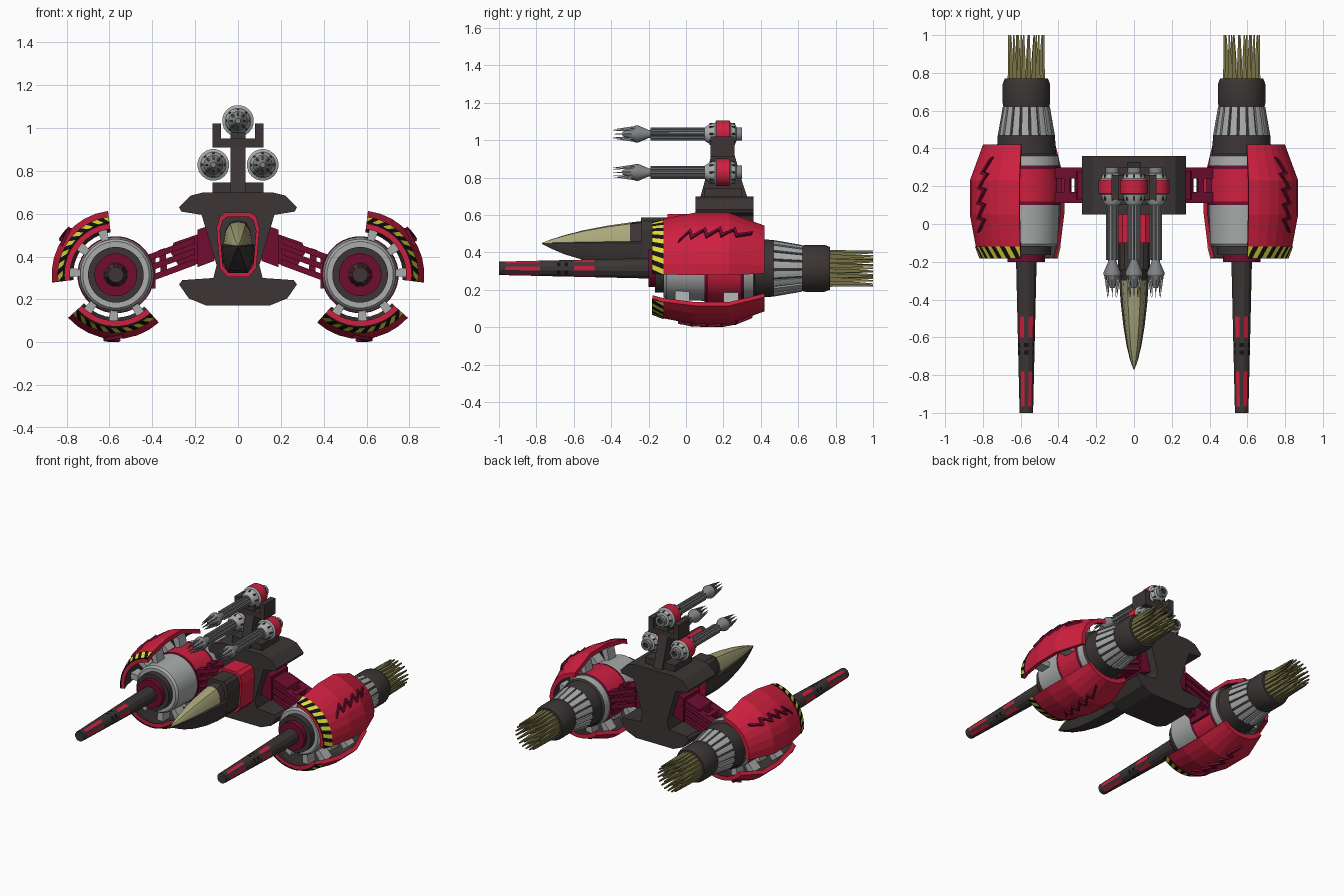
import bpy, bmesh, math
from math import sin, cos, pi, radians

if "Cube" in bpy.data.objects:
    bpy.data.objects.remove(bpy.data.objects["Cube"])

COLORS = {
    "red": (0.62, 0.014, 0.05), "crimson": (0.16, 0.004, 0.03),
    "charcoal": (0.045, 0.036, 0.036), "light_grey": (0.40, 0.41, 0.41),
    "mid_grey": (0.23, 0.235, 0.24), "glass_olive": (0.40, 0.39, 0.20),
    "flame_olive": (0.19, 0.17, 0.06), "yellow": (0.78, 0.72, 0.04),
    "black": (0.006, 0.006, 0.006)}
NAMES = list(COLORS)
MATS = []
for k, c in COLORS.items():
    m = bpy.data.materials.new(k)
    m.diffuse_color = (*c, 1)
    m.use_nodes = True
    m.node_tree.nodes["Principled BSDF"].inputs["Base Color"].default_value = m.diffuse_color
    MATS.append(m)
parts = {}   # part name -> bmesh


def loft(name, rings, color, s=1):
    """Skin closed rings of points; color is a name or rule(ring, segment)."""
    rule = color if callable(color) else (lambda i, j: color)
    bm = parts.setdefault(name, bmesh.new())
    vs = [[bm.verts.new((s * x, y, z)) for x, y, z in r] for r in rings]
    n = len(rings[0])
    for i in range(len(rings) - 1):
        for j in range(n):
            k = (j + 1) % n
            f = bm.faces.new((vs[i][j], vs[i][k], vs[i + 1][k], vs[i + 1][j]))
            f.material_index = NAMES.index(rule(i, j))
    for i, ring in ((0, vs[0]), (len(rings) - 2, vs[-1])):
        bm.faces.new(ring).material_index = NAMES.index(rule(i, 0))


def circle(cx, y, cz, r, n):
    return [(cx + r * cos(2 * pi * (j + .5) / n), y, cz + r * sin(2 * pi * (j + .5) / n)) for j in range(n)]


def lathe(name, cx, cz, prof, n=28, s=1):
    """Turned part along y; each row is y, radius, colour up to the next row."""
    loft(name, [circle(cx, y, cz, max(r, .002), n) for y, r, _ in prof], lambda i, j: prof[i][2], s)


def prism(name, pts, y0, y1, color, s=1):
    loft(name, [[(x, y, z) for x, z in pts] for y in (y0, y1)], color, s)


def box(name, x0, x1, y0, y1, z0, z1, color, s=1):
    prism(name, [(x0, z0), (x1, z0), (x1, z1), (x0, z1)], y0, y1, color, s)


def polar(cx, cz, r, a, y):
    return (cx + r * cos(a), y, cz + r * sin(a))


def shell(name, cx, cz, prof, a0, a1, n, th, color, s=1, skew=0):
    """Curved plate around a y axis, with optional slanted segments."""
    rings = []
    for i, (y, r) in enumerate(prof):
        d = (a1 - a0) / n
        ang = [min(max(a0 + d * (j - skew * i), a0), a1) for j in range(n + skew + 1)]
        rings.append([polar(cx, cz, r, a, y) for a in ang] + [polar(cx, cz, r - th, a, y) for a in ang[::-1]])
    loft(name, rings, color, s)


def lerp_prof(prof, y):
    for (ya, ra), (yb, rb) in zip(prof, prof[1:]):
        if ya <= y <= yb:
            return ra + (rb - ra) * (y - ya) / (yb - ya)
    return prof[-1][1]


EX, EZ = 0.57, 0.315
PANEL = [(-.18, .245), (-.12, .268), (.05, .3), (.23, .3), (.42, .23)]
ZIG = [(-.04, -.04), (.02, .02), (.03, -.025), (.1, .025), (.11, -.02), (.18, .03),
       (.19, -.015), (.26, .035), (.27, -.005), (.35, .04)]

for s, side in ((1, "right"), (-1, "left")):
    # engine core
    eng = side + "_engine"
    lathe(eng, EX, EZ, [
        (-.2, .05, "crimson"), (-.2, .1, "crimson"), (-.165, .1, "charcoal"), (-.165, .13, "charcoal"),
        (-.12, .13, "light_grey"), (-.12, .155, "light_grey"), (-.105, .167, "light_grey"),
        (.1, .175, "crimson"), (.1, .18, "crimson"), (.118, .18, "red"), (.292, .18, "crimson"),
        (.31, .18, "light_grey"), (.31, .174, "light_grey"), (.36, .17, "charcoal"), (.37, .158, "charcoal"),
        (.47, .152, "charcoal"), (.47, .138, "charcoal"), (.62, .112, "charcoal"), (.62, .122, "charcoal"),
        (.64, .126, "charcoal"), (.74, .126, "charcoal"), (.77, .115, "charcoal"), (.77, .01, "charcoal")], 32, s)
    # ribbed exhaust cone
    for k in range(18):
        a = 2 * pi * k / 18
        shell(side + "_exhaust_slats", EX, EZ, [(.47, .151), (.62, .125)], a, a + radians(15), 2, .012, "light_grey", s)
    # exhaust flame spikes
    for count, rad, w in ((20, .088, .017), (9, .048, .017)):
        for k in range(count):
            a = 2 * pi * (k + .5) / count
            loft(side + "_flame_spikes", [
                [(x + rr * cos(a), y, z + rr * sin(a)) for x, y, z in circle(EX, y, EZ, q, 4)]
                for y, rr, q in ((.765, rad, w), (.86, rad, w * .8), (1.0, rad + .006, w * .3))], "flame_olive", s)
    # long front barrel with red stripes and dark vents
    ys = [-1, -.965, -.78, -.69, -.67, -.65, -.63, -.6, -.49, -.18]

    def barrel_rule(i, j):
        if i in (1, 7):
            return "red" if j % 2 else "charcoal"
        return "black" if i in (3, 5) and j % 2 == 0 else "charcoal"
    loft(side + "_barrel", [circle(EX, y, EZ, .037 + (y + 1) * .024, 12) for y in ys], barrel_rule, s)

    # armour panels: outer upper and lower
    for label, mid in (("upper", radians(38)), ("lower", radians(273))):
        a0, a1, n = mid - pi / 4, mid + pi / 4, 8
        name = f"{side}_{label}_panel"
        shell(name, EX, EZ, PANEL, a0, a1, n, .03,
              lambda i, j: "charcoal" if n < j < 2 * n + 1 else "red", s)
        # hazard strip on the front edge
        shell(f"{side}_{label}_hazard_strip", EX, EZ, [(-.183, .248), (-.12, .272)], a0, a1, 15, .009,
              lambda i, j: "yellow" if j % 2 else "black", s, skew=1)
        # raised zigzag emblem
        for (ya, ta), (yb, tb) in zip(ZIG, ZIG[1:]):
            rings = []
            for dr in (.015, -.012):
                quad = ((ya - .004, ta - .011), (yb - .004, tb - .011), (yb + .006, tb + .011), (ya + .006, ta + .011))
                rings.append([polar(EX, EZ, lerp_prof(PANEL, y) + dr, mid + t / .3, y) for y, t in quad])
            loft(f"{side}_{label}_zigzag", rings, "crimson", s)
        # mounting pegs between panel and engine
        for off in (-35, 0, 35):
            a = mid + radians(off)
            for y in (-.06, .2):
                shell(f"{side}_{label}_pegs", EX, EZ, [(y, .25), (y + .08, .25)],
                      a - .1, a + .1, 2, .09, "light_grey", s)

    # connecting arm: hub block, rods, engine bracket
    arm = side + "_arm"
    prism(arm, [(.12, .55), (.19, .525), (.19, .35), (.11, .38)], .11, .3, "crimson", s)
    prism(arm, [(.17, .51), (.3, .465), (.315, .42), (.27, .345), (.17, .37)], .13, .28, "crimson", s)
    for z in (.455, .405, .355):
        for y in (.11, .24):
            prism(arm, [(.2, z + .035), (.43, z - .05), (.43, z - .08), (.2, z + .005)], y, y + .06, "crimson", s)
    prism(arm, [(.34, .44), (.37, .43), (.36, .32), (.33, .33)], .14, .27, "crimson", s)
    box(arm, .385, .43, .12, .29, .25, .4, "crimson", s)

# central body with top and bottom flanges
half = [(.16, .70), (.22, .685), (.275, .63), (.265, .61), (.17, .595), (.10, .36), (.115, .30),
        (.26, .29), (.275, .27), (.23, .205), (.15, .172)]
prism("central_body", half + [(-x, z) for x, z in half[::-1]], .05, .36, "charcoal")

# cockpit collars
half = [(.06, .605), (.085, .585), (.1, .53), (.085, .345), (.05, .305)]
frame = half + [(-x, z) for x, z in half[::-1]]
prism("cockpit_frame", frame, -.1, .08, "red")
prism("cockpit_collar", [(x * .86, .45 + (z - .45) * .88) for x, z in frame], -.24, -.09, "charcoal")

# nose hull with glass canopy: y, half width, top z, bottom z
HULL = [(-.2, .08, .572, .325), (-.3, .079, .56, .325), (-.42, .07, .543, .335), (-.55, .055, .518, .36),
        (-.65, .038, .492, .39), (-.72, .021, .47, .42), (-.77, .003, .451, .445)]
SEC = [(.6, -1), (.93, -.55), (1, 0), (.86, .08), (.74, .6), (.45, .93), (0, 1)]
SEC = SEC + [(-u, v) for u, v in SEC[-2::-1]]
rings = [[(u * w, y, .45 + v * ((t - .45) if v > 0 else (.45 - b))) for u, v in SEC] for y, w, t, b in HULL]
loft("nose_hull", rings, lambda i, j: "glass_olive" if 3 <= j <= 8 and i > 0 else "charcoal")

# rocket mast
box("mast_base", -.12, .12, .1, .3, .69, .745, "charcoal")
loft("mast_column", [[(-.035, y0, z), (.035, y0, z), (.035, y1, z), (-.035, y1, z)]
                     for y0, y1, z in ((.075, .33, .69), (.1, .3, .78), (.135, .26, .92), (.14, .255, .98))], "charcoal")
box("mast_bracket", -.12, .12, .13, .26, .91, .95, "charcoal")
for s in (1, -1):
    box("mast_bracket", .08, .12, .13, .26, .94, 1.02, "charcoal", s)

# three clawed rockets
for label, cx, cz in (("top", 0, 1.033), ("left", -.115, .828), ("right", .115, .828)):
    name = label + "_rocket"
    lathe(name, cx, cz, [
        (-.34, .012, "mid_grey"), (-.31, .022, "mid_grey"), (-.27, .046, "mid_grey"), (-.255, .046, "mid_grey"),
        (-.2, .022, "mid_grey"), (.1, .022, "mid_grey"), (.1, .036, "light_grey"), (.12, .05, "light_grey"),
        (.155, .06, "light_grey"), (.162, .074, "red"), (.232, .074, "light_grey"), (.24, .06, "light_grey"),
        (.265, .05, "light_grey"), (.27, .036, "mid_grey"), (.3, .036, "mid_grey"), (.3, .02, "charcoal"),
        (.29, .015, "charcoal")], 20)
    for k in range(8):
        a = 2 * pi * k / 8
        x, z = cos(a), sin(a)
        # shaft rods, claw spikes, front and rear studs
        loft(label + "_rocket_rods", [circle(cx + .028 * x, y, cz + .028 * z, .007, 6) for y in (-.19, .11)], "mid_grey")
        loft(label + "_rocket_claws", [circle(cx + q * x, y, cz + q * z, w, 4) for y, q, w in
                                       ((-.27, .038, .007), (-.33, .03, .006), (-.39, .024, .001))], "mid_grey")
        loft(label + "_rocket_studs", [circle(cx + .053 * x, y, cz + .053 * z, .006, 6) for y in (.125, .262)], "charcoal")

# turn every part into an object
SMOOTH = ("engine", "rocket", "nose_hull")
for name, bm in parts.items():
    bmesh.ops.remove_doubles(bm, verts=bm.verts, dist=1e-6)
    bmesh.ops.recalc_face_normals(bm, faces=bm.faces)
    used = sorted({f.material_index for f in bm.faces})
    for f in bm.faces:
        f.material_index = used.index(f.material_index)
    me = bpy.data.meshes.new(name)
    bm.to_mesh(me)
    bm.free()
    for u in used:
        me.materials.append(MATS[u])
    ob = bpy.data.objects.new(name, me)
    bpy.context.collection.objects.link(ob)
    if name.endswith(SMOOTH):
        bpy.ops.object.select_all(action="DESELECT")
        ob.select_set(True)
        bpy.context.view_layer.objects.active = ob
        bpy.ops.object.shade_smooth_by_angle(angle=radians(30))
